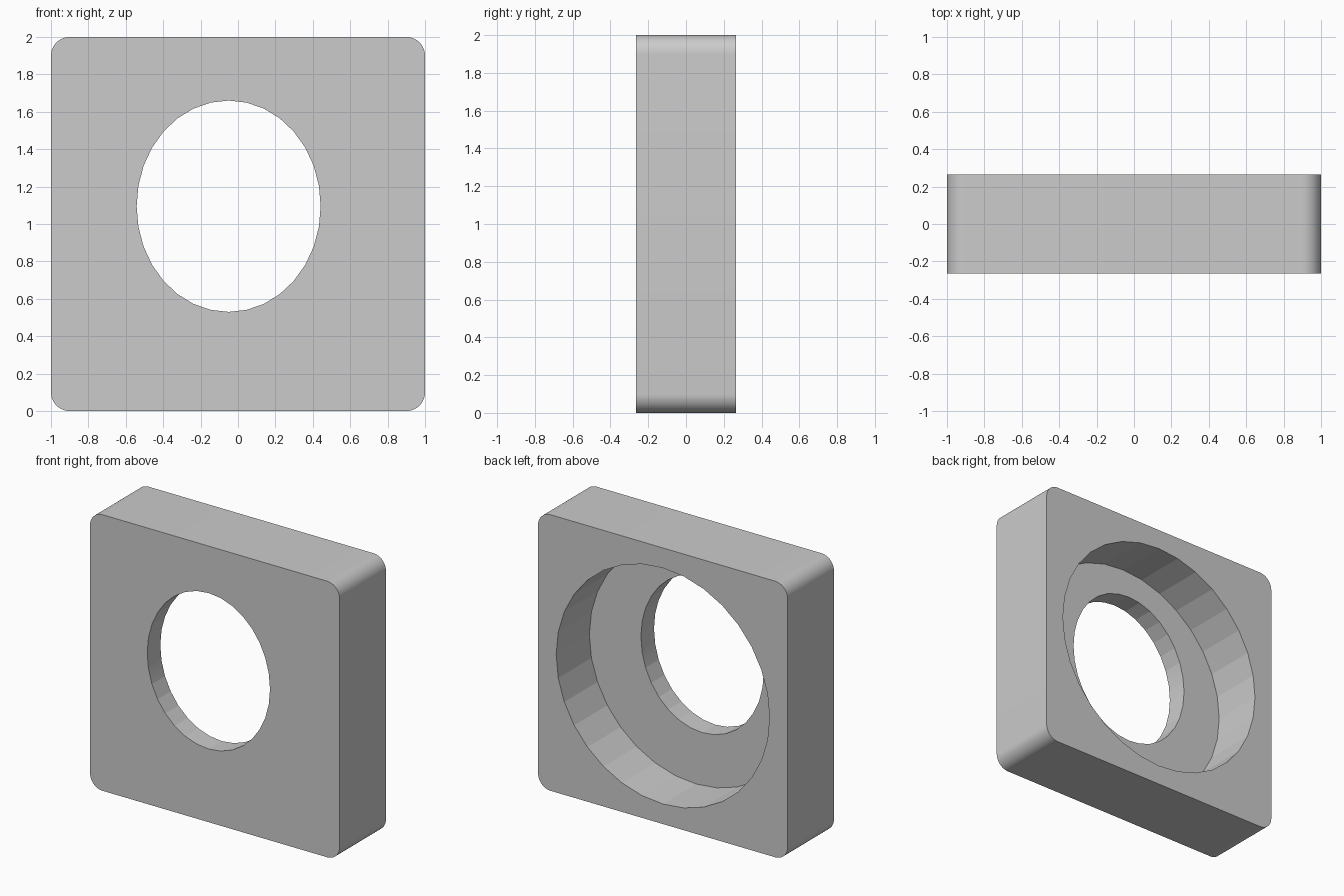
import bpy, bmesh, math
from mathutils import Matrix

if "Cube" in bpy.data.objects:
    bpy.data.objects.remove(bpy.data.objects["Cube"])

HALF_Y = 0.265


def finish(name, bm):
    mesh = bpy.data.meshes.new(name)
    bm.to_mesh(mesh)
    bm.free()
    obj = bpy.data.objects.new(name, mesh)
    bpy.context.collection.objects.link(obj)
    return obj


def oval_cutter(name, x, z, rx, rz, y0, y1):
    """Elliptical prism running along y."""
    bm = bmesh.new()
    bmesh.ops.create_cone(bm, cap_ends=True, segments=32, radius1=1, radius2=1, depth=1)
    bm.transform(Matrix.Translation((x, (y0 + y1) / 2, z))
                 @ Matrix.Diagonal((rx, y1 - y0, rz, 1))
                 @ Matrix.Rotation(math.pi / 2, 4, 'X'))
    obj = finish(name, bm)
    obj.hide_render = True
    obj.hide_set(True)
    return obj


# Square plate with its four y-parallel edges rounded
bm = bmesh.new()
bmesh.ops.create_cube(bm, size=1)
bm.transform(Matrix.Translation((0, 0, 1)) @ Matrix.Diagonal((2, 2 * HALF_Y, 2, 1)))
edges = [e for e in bm.edges if abs(e.verts[0].co.y - e.verts[1].co.y) > 0.1]
bmesh.ops.bevel(bm, geom=edges, offset=0.1, segments=12, profile=0.5, affect='EDGES')
plate = finish("plate", bm)

# Oval through hole, and a wide round recess from the back
cutters = [
    oval_cutter("through_hole_cutter", -0.05, 1.095, 0.492, 0.565, -0.5, 0.5),
    oval_cutter("back_recess_cutter", 0, 1.0, 0.855, 0.855, -HALF_Y + 0.15, 0.6),
]
bpy.context.view_layer.objects.active = plate
plate.select_set(True)
for cutter in cutters:
    mod = plate.modifiers.new(cutter.name, 'BOOLEAN')
    mod.operation = 'DIFFERENCE'
    mod.solver = 'EXACT'
    mod.object = cutter
    bpy.ops.object.modifier_apply(modifier=mod.name)

# Smooth rounded corners, faceted bore walls
bpy.ops.object.shade_smooth_by_angle(angle=math.radians(10))
